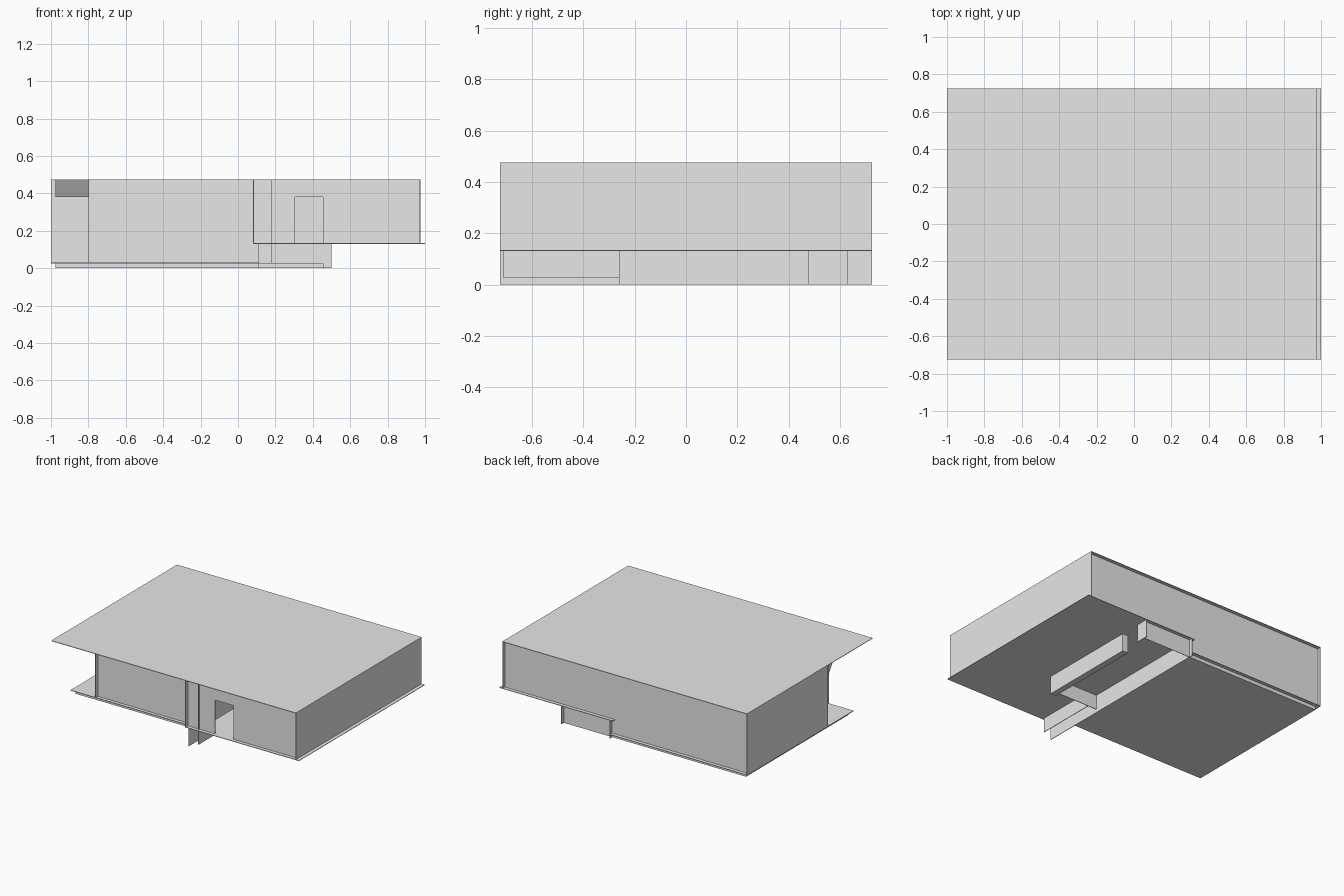
import bpy
import bmesh

cube = bpy.data.objects.get("Cube")
if cube:
    bpy.data.objects.remove(cube, do_unlink=True)

grey = bpy.data.materials.new("light_grey")
grey.use_nodes = True
grey.diffuse_color = (0.8, 0.8, 0.8, 1)
grey.node_tree.nodes["Principled BSDF"].inputs["Base Color"].default_value = (0.8, 0.8, 0.8, 1)

T = 0.004                      # sheet thickness
TOP, UPPER, LOWER = 0.475, 0.13, 0.025
BACK, FRONT, EDGE = 0.70, -0.70, 0.725
STEP = 0.11                    # x where the floor level changes


def finish(name, bm):
    bmesh.ops.recalc_face_normals(bm, faces=bm.faces)
    mesh = bpy.data.meshes.new(name)
    bm.to_mesh(mesh)
    bm.free()
    mesh.materials.append(grey)
    obj = bpy.data.objects.new(name, mesh)
    bpy.context.collection.objects.link(obj)


def box(name, xs, ys, zs):
    bm = bmesh.new()
    bmesh.ops.create_cube(bm, size=1)
    for v in bm.verts:
        v.co = [r[0] if c < 0 else r[1] for r, c in zip((xs, ys, zs), v.co)]
    finish(name, bm)


def side_wall(name, x, ys, zs):
    """Sheet facing sideways, growing inwards from x."""
    box(name, sorted((x, x - T if x > 0 else x + T)), ys, zs)


def cross_wall(name, y, xs, zs):
    """Sheet facing front or back, growing inwards from y."""
    box(name, xs, sorted((y, y - T if y > 0 else y + T)), zs)


# Roof and split-level floors
box("roof", (-1, 0.975), (-EDGE, EDGE), (TOP - T, TOP))
box("upper_floor", (0.085, 1), (-EDGE, EDGE), (UPPER, UPPER + T))
box("lower_floor", (-1, STEP), (-0.504, EDGE), (LOWER, LOWER + T))
box("foundation", (-0.975, STEP), (-0.48, BACK), (0, LOWER))

# Side walls, which stick out past the cross walls
full, tall = (UPPER, TOP), (LOWER, TOP)
side_wall("left_wall", 0.975, (-EDGE, EDGE), full)
side_wall("right_wall", -1, (-0.21, EDGE), tall)
side_wall("porch_side_wall", -0.8, (-0.504, -0.185), tall)
side_wall("front_step_wall", 0.085, (-EDGE, -0.48), full)
side_wall("level_riser", STEP, (-EDGE, EDGE), (0, UPPER))

# Back and front walls
cross_wall("back_wall_upper", BACK, (STEP, 0.975), full)
cross_wall("back_wall_lower", BACK, (-1, STEP), tall)
cross_wall("front_wall_lower", -0.48, (-0.8, STEP), tall)
cross_wall("porch_back_wall", -0.185, (-1, -0.8), tall)

# Front wall around the doorway
cross_wall("front_wall_right", FRONT, (0.085, 0.305), full)
cross_wall("front_wall_left", FRONT, (0.455, 0.975), full)
cross_wall("door_header", FRONT, (0.305, 0.455), (0.38, TOP))

# Entrance hall
side_wall("hall_side_wall", 0.18, (-0.71, -0.26), tall)
cross_wall("hall_back_wall", -0.26, (STEP, 0.5), tall)

# Supports under the upper floor
box("long_support", (0.455, 0.5), (-0.26, 0.48), (0, UPPER))
side_wall("corner_support", 0.5, (0.63, EDGE), (0, UPPER))
cross_wall("back_support", BACK, (STEP, 0.5), (0, UPPER))

# Sloping soffit over the porch
bm = bmesh.new()
profile = [(-0.31, TOP - T), (-0.25, 0.38), (-0.25, TOP - T)]
end = bm.faces.new([bm.verts.new((-0.975, y, z)) for y, z in profile])
out = bmesh.ops.extrude_face_region(bm, geom=[end])
moved = [g for g in out["geom"] if isinstance(g, bmesh.types.BMVert)]
bmesh.ops.translate(bm, verts=moved, vec=(0.175, 0, 0))
finish("porch_soffit", bm)
